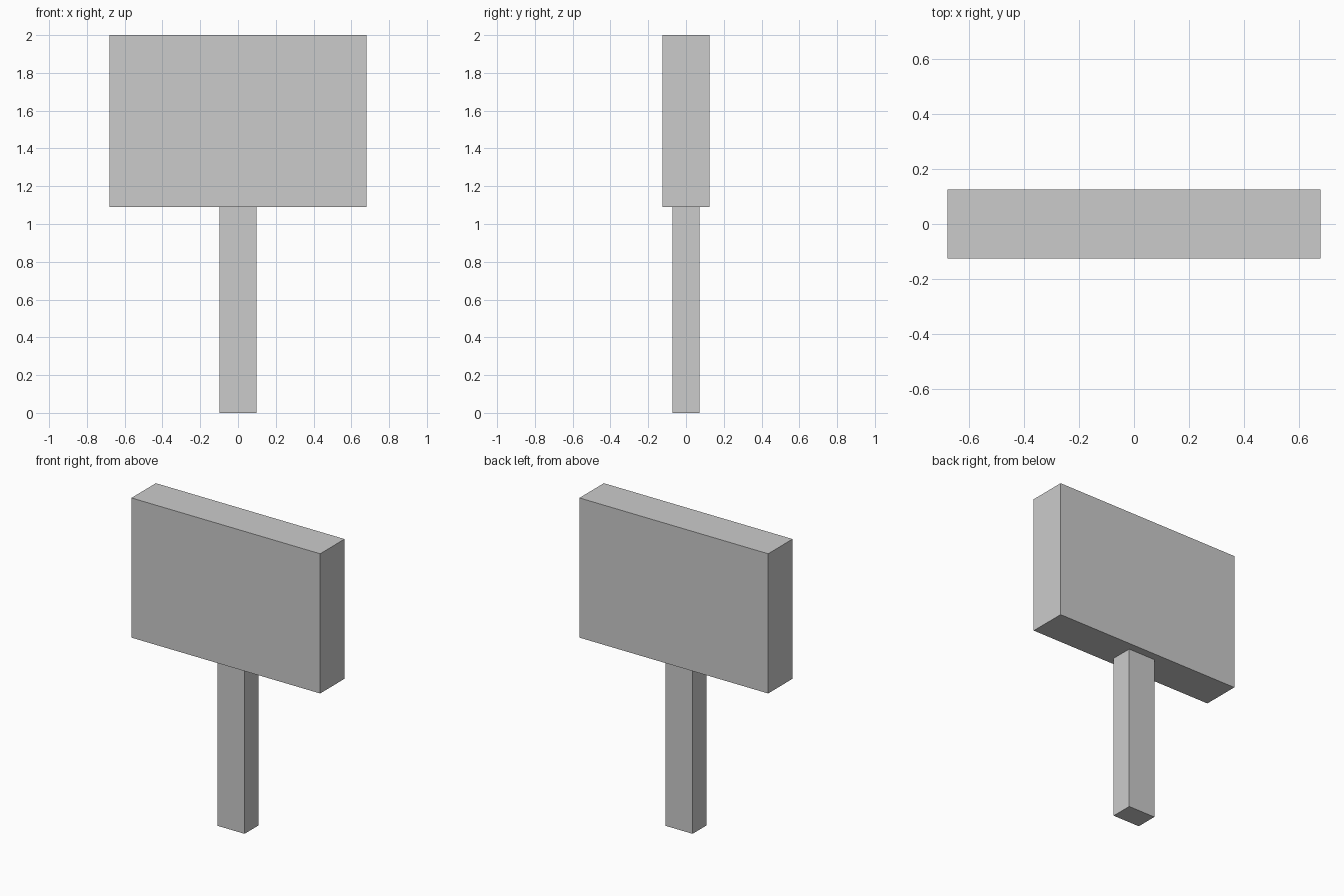
import bpy

if "Cube" in bpy.data.objects:
    bpy.data.objects.remove(bpy.data.objects["Cube"])


def box(name, width, depth, z_min, z_max):
    """Box centred on x = y = 0 between two heights."""
    bpy.ops.mesh.primitive_cube_add(size=1, location=(0, 0, (z_min + z_max) / 2))
    obj = bpy.context.object
    obj.name = name
    obj.scale = (width, depth, z_max - z_min)
    bpy.ops.object.transform_apply(location=False, rotation=False, scale=True)
    return obj


BOARD_BOTTOM = 1.09

# Upright post
box("post", 0.197, 0.145, 0, BOARD_BOTTOM)

# Sign board on top of the post
box("sign_board", 1.36, 0.251, BOARD_BOTTOM, 2)
